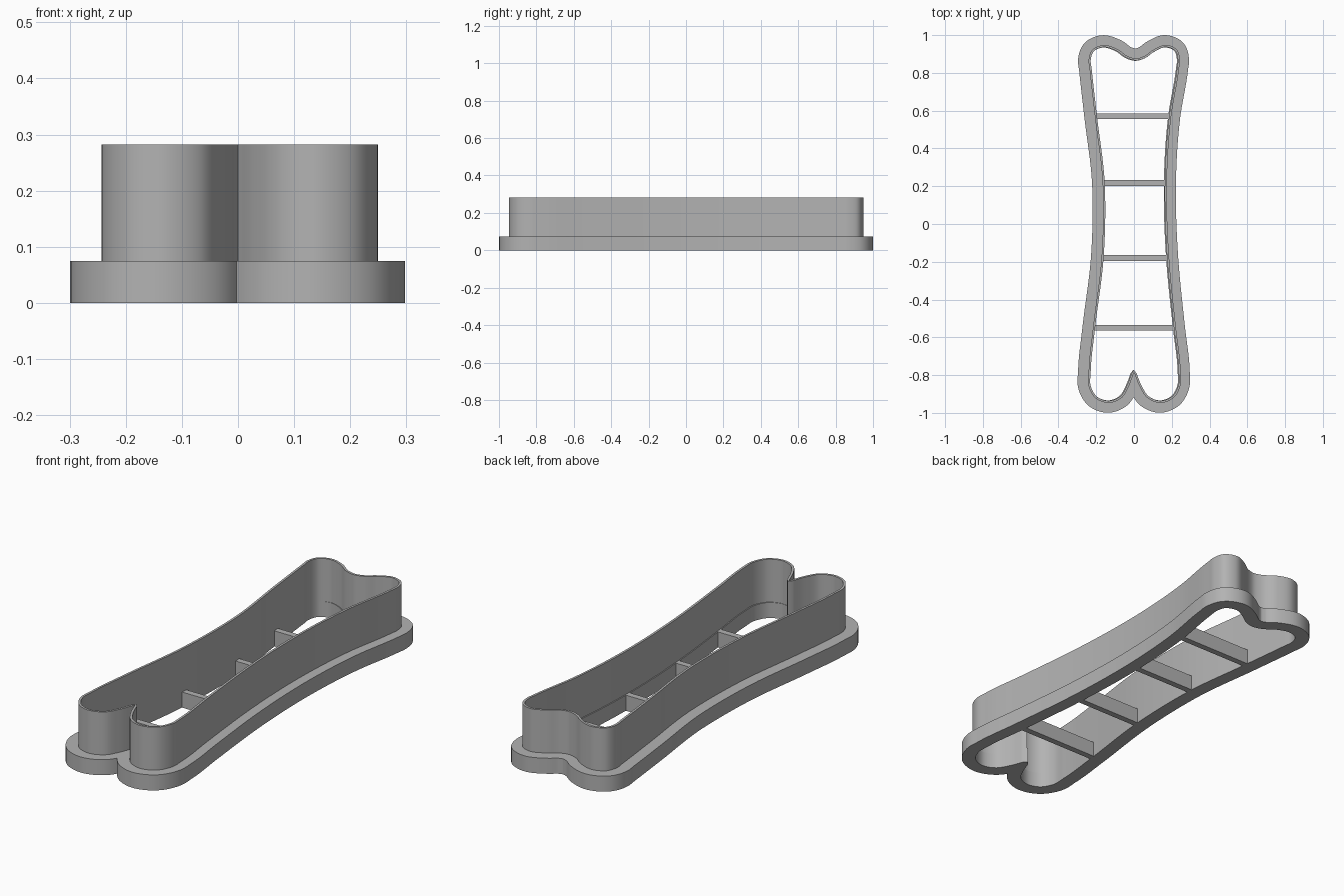
import bpy
import bmesh
from mathutils import Vector
from mathutils.geometry import intersect_point_line

if "Cube" in bpy.data.objects:
    bpy.data.objects.remove(bpy.data.objects["Cube"])

FLANGE_H, WALL_H = 0.075, 0.282

grey = bpy.data.materials.new("plain grey")
grey.use_nodes = True
GREY = (0.45, 0.45, 0.45, 1)
grey.diffuse_color = GREY
grey.node_tree.nodes["Principled BSDF"].inputs["Base Color"].default_value = GREY

# Bone outline, counter-clockwise from the sharp front notch back to itself
KEYS = [Vector(p) for p in (
    (0, -.785), (.03, -.86), (.07, -.92), (.14, -.947), (.21, -.92), (.247, -.85),
    (.247, -.78), (.222, -.55), (.186, -.18), (.175, .05), (.174, .217), (.197, .57),
    (.238, .82), (.243, .87), (.228, .922), (.17, .948), (.10, .921), (.05, .887),
    (.01, .877), (-.03, .887), (-.09, .927), (-.165, .947), (-.222, .92), (-.24, .87),
    (-.235, .82), (-.207, .57), (-.166, .217), (-.163, .05), (-.172, -.18),
    (-.217, -.55), (-.24, -.78), (-.24, -.86), (-.2, -.925), (-.135, -.947),
    (-.065, -.92), (-.028, -.86), (0, -.785))]


def smooth_path(keys):
    """Hermite curve through the keys, with tangents weighted by spacing."""
    gaps = [(b - a).length for a, b in zip(keys, keys[1:])]
    slopes = [(b - a) / g for a, b, g in zip(keys, keys[1:], gaps)]
    tangents = [slopes[0]]
    for i in range(1, len(gaps)):
        g0, g1 = gaps[i - 1], gaps[i]
        tangents.append((slopes[i - 1] * g1 + slopes[i] * g0) / (g0 + g1))
    tangents.append(slopes[-1])
    path = []
    for i, g in enumerate(gaps):
        steps = 8
        for k in range(steps):
            t = k / steps
            u = 1 - t
            path.append(keys[i] * (u * u * (1 + 2 * t)) + tangents[i] * (g * t * u * u)
                        + keys[i + 1] * (t * t * (3 - 2 * t)) - tangents[i + 1] * (g * t * t * u))
    return path


def distance(p, a, b):
    q, t = intersect_point_line(p, a, b)
    q = a if t < 0 else b if t > 1 else q
    return (p.to_2d() - q.to_2d()).length


def offset(path, d, shift=0.0):
    """Parallel outline; points that fall too close to the path are dropped."""
    n = len(path)
    out = []
    for i, p in enumerate(path):
        along = ((path[i] - path[i - 1]).normalized()
                 + (path[(i + 1) % n] - path[i]).normalized()).normalized()
        q = p + Vector((along.y, -along.x)) * d
        if min(distance(q, path[j - 1], path[j]) for j in range(n)) > abs(d) * 0.96:
            out.append(q + Vector((shift, 0)))
    return out


def finish(name, bm):
    bmesh.ops.recalc_face_normals(bm, faces=bm.faces)
    mesh = bpy.data.meshes.new(name)
    bm.to_mesh(mesh)
    bm.free()
    mesh.materials.append(grey)
    obj = bpy.data.objects.new(name, mesh)
    bpy.context.collection.objects.link(obj)
    bpy.ops.object.select_all(action='DESELECT')
    obj.select_set(True)
    bpy.context.view_layer.objects.active = obj
    bpy.ops.object.shade_smooth_by_angle(angle=0.6)


def ring(name, outer, inner, z0, z1):
    """Solid band between two outlines."""
    bm = bmesh.new()
    edges = []
    for loop in (outer, inner):
        verts = [bm.verts.new((p.x, p.y, z0)) for p in loop]
        edges += [bm.edges.new((verts[i - 1], verts[i])) for i in range(len(verts))]
    bmesh.ops.triangle_fill(bm, use_beauty=True, edges=edges)
    result = bmesh.ops.extrude_face_region(bm, geom=bm.faces[:], use_keep_orig=True)
    top = [v for v in result["geom"] if isinstance(v, bmesh.types.BMVert)]
    bmesh.ops.translate(bm, verts=top, vec=(0, 0, z1 - z0))
    finish(name, bm)


def box(name, x0, x1, y, width, height):
    bm = bmesh.new()
    bmesh.ops.create_cube(bm, size=1)
    for v in bm.verts:
        v.co = ((x0 + x1) / 2 + v.co.x * (x1 - x0), y + v.co.y * width,
                (v.co.z + 0.5) * height)
    finish(name, bm)


# Thin cutting wall and the wide grip flange around its foot
bone = smooth_path(KEYS)
ring("cutting_wall", bone, offset(bone, -0.011), 0, WALL_H)
ring("grip_flange", offset(bone, 0.052, -0.004), offset(bone, -0.013, -0.003), 0, FLANGE_H)

# Cross bars bridging the opening
for i, (x0, x1, y) in enumerate(((-.20, .19, .57), (-.16, .167, .217),
                                 (-.166, .18, -.18), (-.211, .215, -.55))):
    box(f"cross_bar_{i + 1}", x0, x1, y, 0.03, FLANGE_H)
